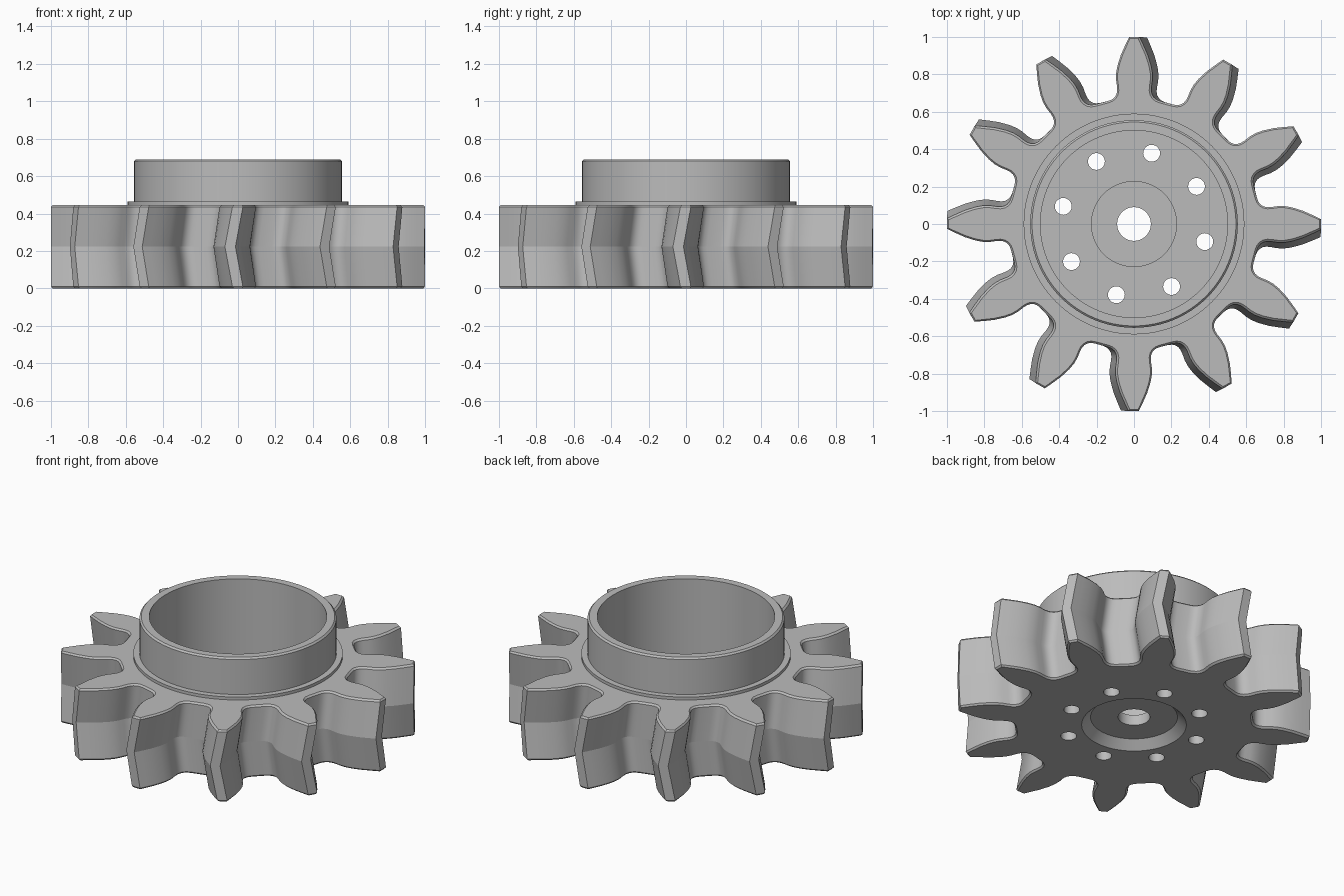
import bpy, bmesh, math
from mathutils import Vector

if "Cube" in bpy.data.objects:
    bpy.data.objects.remove(bpy.data.objects["Cube"])

TEETH, GEAR_TOP, CHAMFER, TWIST = 12, 0.445, 0.01, math.radians(2.4)
MID = GEAR_TOP / 2

steel = bpy.data.materials.new("grey steel")
steel.diffuse_color = (0.5, 0.5, 0.5, 1)
steel.use_nodes = True
steel.node_tree.nodes["Principled BSDF"].inputs["Base Color"].default_value = steel.diffuse_color


def finish(name, bm):
    bmesh.ops.recalc_face_normals(bm, faces=bm.faces)
    mesh = bpy.data.meshes.new(name)
    bm.to_mesh(mesh)
    bm.free()
    mesh.materials.append(steel)
    obj = bpy.data.objects.new(name, mesh)
    bpy.context.collection.objects.link(obj)
    return obj


def activate(obj):
    bpy.ops.object.select_all(action='DESELECT')
    obj.select_set(True)
    bpy.context.view_layer.objects.active = obj


def lathe(name, profile, steps=96, closed=False, centre=(0, 0)):
    """Revolve (radius, z) points; open profiles get flat caps."""
    bm = bmesh.new()
    rings = [[bm.verts.new((centre[0] + r * math.cos(2 * math.pi * i / steps),
                            centre[1] + r * math.sin(2 * math.pi * i / steps), z))
              for i in range(steps)] for r, z in profile]
    pairs = list(zip(rings, rings[1:]))
    if closed:
        pairs.append((rings[-1], rings[0]))
    else:
        bm.faces.new(rings[0])
        bm.faces.new(rings[-1])
    for a, b in pairs:
        for i in range(steps):
            j = (i + 1) % steps
            bm.faces.new((a[i], a[j], b[j], b[i]))
    return finish(name, bm)


def cut(obj, cutter):
    mod = obj.modifiers.new("cut", 'BOOLEAN')
    mod.operation, mod.solver, mod.object = 'DIFFERENCE', 'EXACT', cutter
    activate(obj)
    bpy.ops.object.modifier_apply(modifier=mod.name)
    bpy.data.objects.remove(cutter)


# Half a tooth as (degrees from tooth centre, radius), from tip to valley
half = [(1.6, 1.0), (3.0, 0.955), (4.6, 0.905), (6.1, 0.85), (6.9, 0.81), (7.2, 0.775),
        (7.15, 0.74), (7.3, 0.718), (7.8, 0.7), (8.8, 0.685), (10.2, 0.676), (12, 0.672)]
tooth = [(-a, r) for a, r in reversed(half)] + half
outline = []
for k in range(TEETH):
    for a, r in tooth:
        t = math.radians(90 + 360 / TEETH * k + a)
        outline.append(Vector((r * math.cos(t), r * math.sin(t))))

# Outline moved inward for the chamfered rims
n = len(outline)
inset = []
for i, p in enumerate(outline):
    e1 = (p - outline[i - 1]).normalized()
    e2 = (outline[(i + 1) % n] - p).normalized()
    m = Vector((-e1.y - e2.y, e1.x + e2.x)).normalized()
    inset.append(p + m * CHAMFER)

# Herringbone gear body, stacked in layers twisted towards mid height
bm = bmesh.new()
layers = []
for pts, z in ((inset, 0), (outline, CHAMFER), (outline, MID),
               (outline, GEAR_TOP - CHAMFER), (inset, GEAR_TOP)):
    a = -TWIST * (1 - abs(z - MID) / MID)
    c, s = math.cos(a), math.sin(a)
    layers.append([bm.verts.new((p.x * c - p.y * s, p.x * s + p.y * c, z)) for p in pts])
for lo, hi in zip(layers, layers[1:]):
    for i in range(n):
        j = (i + 1) % n
        bm.faces.new((lo[i], lo[j], hi[j], hi[i]))
bm.faces.new(layers[0])
bm.faces.new(layers[-1])
gear = finish("herringbone_gear", bm)

# Deep pocket leaving a raised hub, underside recess, shaft hole, bolt holes
cut(gear, lathe("pocket_cutter", [(0.5, 0.07), (0.5, 0.8), (0.23, 0.8), (0.23, 0.07)], closed=True))
cut(gear, lathe("hub_cutter", [(0.235, 0.115), (0.235, 0.8)]))
cut(gear, lathe("recess_cutter", [(0.345, -0.05), (0.295, 0), (0.245, 0.05)]))
cut(gear, lathe("shaft_cutter", [(0.09, -0.1), (0.09, 0.8)], 48))
for k in range(8):
    a = math.radians(31 + 45 * k)
    cut(gear, lathe("bolt_cutter", [(0.045, -0.1), (0.045, 0.3)], 24,
                    centre=(0.39 * math.cos(a), 0.39 * math.sin(a))))

# Collar with a low step at its foot and chamfered top rim
collar = lathe("collar", [(0.5, GEAR_TOP - 0.005), (0.59, GEAR_TOP - 0.005), (0.59, 0.463),
                          (0.555, 0.463), (0.555, 0.68), (0.545, 0.69), (0.5, 0.69)], closed=True)

# Keep the chevron crease crisp on the teeth
for obj in (gear, collar):
    activate(obj)
    bpy.ops.object.shade_smooth_by_angle(angle=math.radians(32))
verts = gear.data.vertices
for e in gear.data.edges:
    if all(abs(verts[v].co.z - MID) < 1e-4 and verts[v].co.xy.length > 0.6 for v in e.vertices):
        e.use_edge_sharp = True
